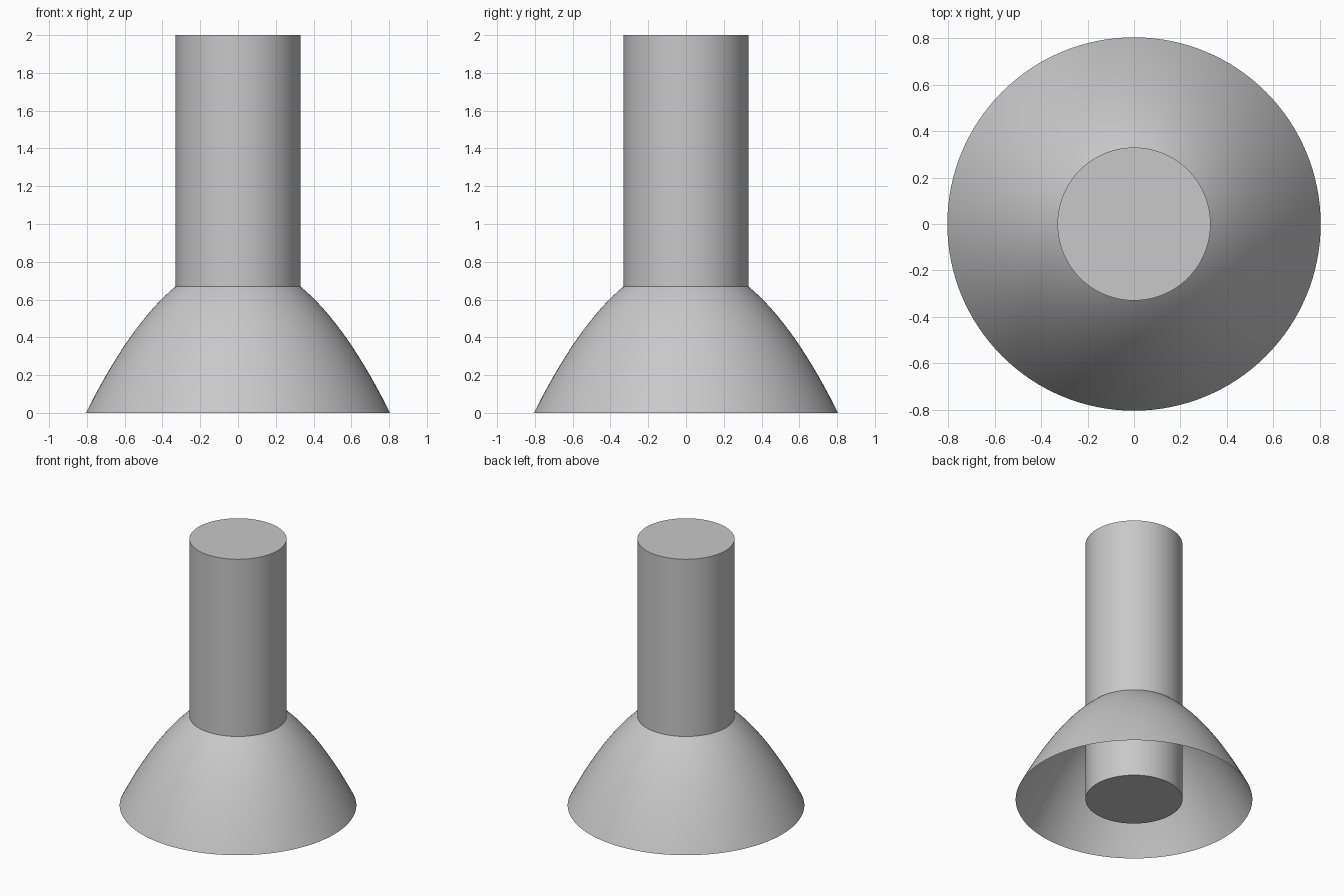
import bpy
import bmesh
import math

if "Cube" in bpy.data.objects:
    bpy.data.objects.remove(bpy.data.objects["Cube"], do_unlink=True)

SEGMENTS = 128
RADIUS = 0.33        # column radius
RIM = 0.805          # bell radius at the ground, also its apex height

grey = bpy.data.materials.new("plain_grey")
grey.use_nodes = True
colour = (0.58, 0.58, 0.58, 1)
grey.diffuse_color = colour
grey.node_tree.nodes["Principled BSDF"].inputs["Base Color"].default_value = colour


def finish(obj):
    obj.data.materials.append(grey)
    bpy.ops.object.select_all(action="DESELECT")
    obj.select_set(True)
    bpy.context.view_layer.objects.active = obj
    bpy.ops.object.shade_smooth_by_angle(angle=math.radians(30))


# Solid column from the ground to the top
bpy.ops.mesh.primitive_cylinder_add(vertices=SEGMENTS, radius=RADIUS, depth=2, location=(0, 0, 1))
column = bpy.context.object
column.name = "column"
finish(column)

# Thin open bell: a parabola spun around the column
STEPS = 24
bm = bmesh.new()
profile = []
for i in range(STEPS + 1):
    r = RIM + (RADIUS - RIM) * i / STEPS
    profile.append(bm.verts.new((r, 0, RIM - r * r / RIM)))
edges = [bm.edges.new(pair) for pair in zip(profile, profile[1:])]
bmesh.ops.spin(bm, geom=profile + edges, cent=(0, 0, 0), axis=(0, 0, 1),
               angle=math.tau, steps=SEGMENTS, use_merge=True)
bmesh.ops.remove_doubles(bm, verts=bm.verts, dist=0.0001)

# Turn the bell's faces outward
bm.normal_update()
inward = [f for f in bm.faces if f.normal.z < 0]
bmesh.ops.reverse_faces(bm, faces=inward)
mesh = bpy.data.meshes.new("bell_skirt")
bm.to_mesh(mesh)
bm.free()
bell = bpy.data.objects.new("bell_skirt", mesh)
bpy.context.collection.objects.link(bell)
finish(bell)
